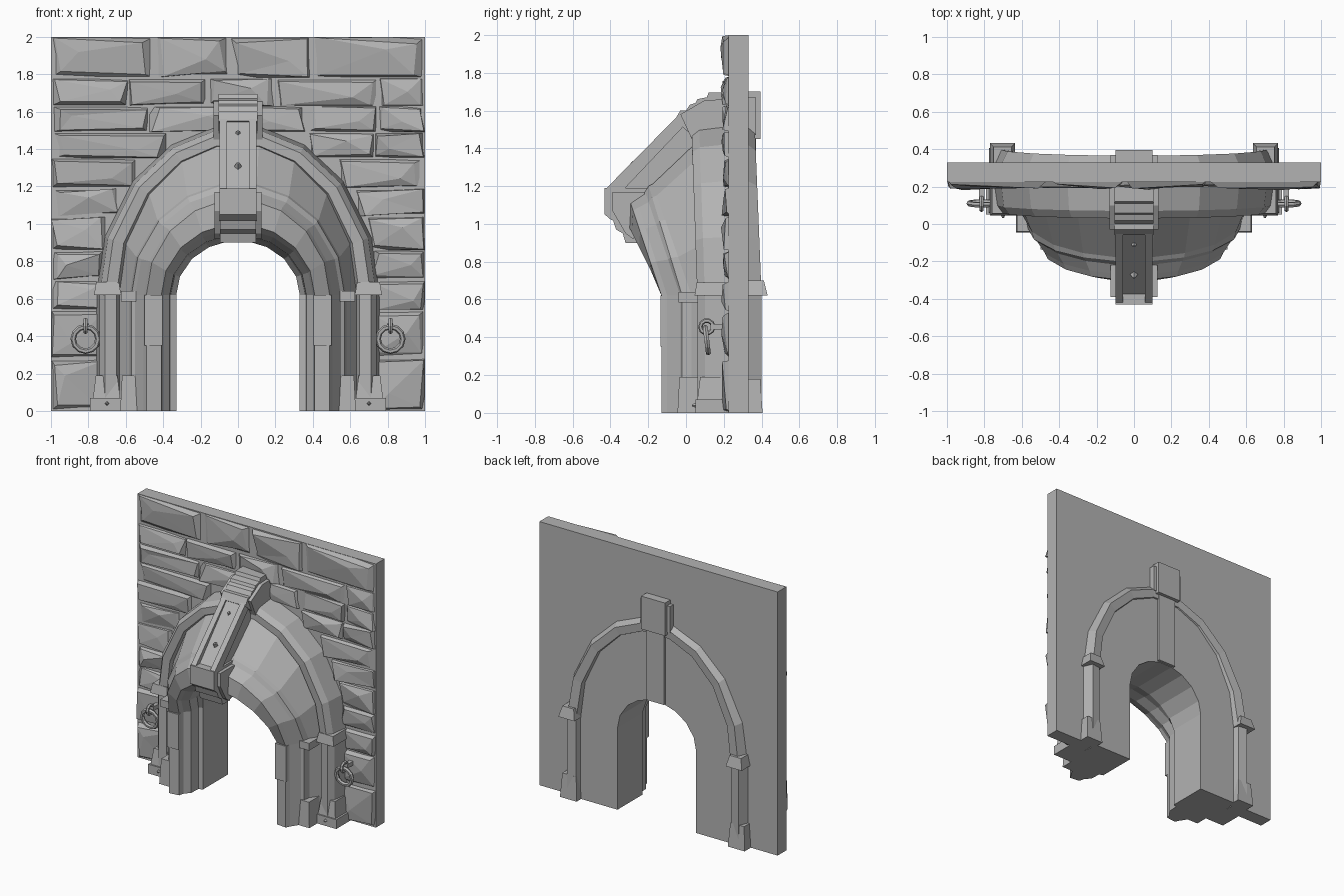
import bpy, bmesh, math, random
from mathutils import Vector, Matrix

random.seed(4)
cube = bpy.data.objects.get("Cube")
if cube:
    bpy.data.objects.remove(cube, do_unlink=True)

stone = bpy.data.materials.new("grey stone")
stone.use_nodes = True
GREY = (0.45, 0.45, 0.45, 1)
stone.diffuse_color = GREY
stone.node_tree.nodes["Principled BSDF"].inputs["Base Color"].default_value = GREY

SPRING = 0.62
ARC = [math.radians(a) for a in (0, 20, 42, 62, 80, 100, 118, 138, 160, 180)]


def finish(name, bm):
    bmesh.ops.recalc_face_normals(bm, faces=bm.faces)
    mesh = bpy.data.meshes.new(name)
    bm.to_mesh(mesh)
    bm.free()
    mesh.materials.append(stone)
    obj = bpy.data.objects.new(name, mesh)
    bpy.context.collection.objects.link(obj)
    return obj


def arch_loft(name, section):
    """Sweep a closed section of (half width, leg y, crown z, crown y) over the arch."""
    bm = bmesh.new()
    stations = [(1, 0, 0)] + [(math.cos(a), math.sin(a), SPRING) for a in ARC] + [(-1, 0, 0)]
    loops = [[bm.verts.new((w * c, yl + (yc - yl) * s, base + (h - SPRING) * s))
              for w, yl, h, yc in section] for c, s, base in stations]
    n = len(section)
    for a, b in zip(loops, loops[1:]):
        for i in range(n):
            j = (i + 1) % n
            bm.faces.new((a[i], a[j], b[j], b[i]))
    bm.faces.new(loops[0])
    bm.faces.new(loops[-1])
    return finish(name, bm)


def prism(name, outline, lo, hi, axis):
    """Extrude a flat outline; axis x takes (y, z) points, axis y takes (x, z) points."""
    bm = bmesh.new()
    place = (lambda p, d: (d, *p)) if axis == "x" else (lambda p, d: (p[0], d, p[1]))
    a = [bm.verts.new(place(p, lo)) for p in outline]
    b = [bm.verts.new(place(p, hi)) for p in outline]
    bm.faces.new(a)
    bm.faces.new(b)
    for i in range(len(a)):
        j = (i + 1) % len(a)
        bm.faces.new((a[i], a[j], b[j], b[i]))
    return finish(name, bm)


def block(name, x, y, z, inset=0.0):
    """Box from ranges, with its top drawn in by inset."""
    bm = bmesh.new()
    bmesh.ops.create_cube(bm, size=1)
    for v in bm.verts:
        d = inset if v.co.z > 0 else 0
        v.co = [r[1] - k if c > 0 else r[0] + k
                for c, r, k in zip(v.co, (x, y, z), (d, d, 0))]
    return finish(name, bm)


def torus(name, centre, major, minor, turn, sides=12, tube=6):
    bm = bmesh.new()
    grid = []
    for i in range(sides):
        a = math.tau * i / sides
        grid.append([])
        for k in range(tube):
            b = math.tau * k / tube
            r = major + minor * math.cos(b)
            p = turn @ Vector((r * math.cos(a), minor * math.sin(b), r * math.sin(a)))
            grid[-1].append(bm.verts.new(p + Vector(centre)))
    for i in range(sides):
        for k in range(tube):
            i2, k2 = (i + 1) % sides, (k + 1) % tube
            bm.faces.new((grid[i][k], grid[i2][k], grid[i2][k2], grid[i][k2]))
    return finish(name, bm)


def stud(name, centre, direction, size):
    bm = bmesh.new()
    bmesh.ops.create_cone(bm, cap_ends=True, segments=4, radius1=size, radius2=size * 0.3,
                          depth=size * 1.6)
    turn = Vector(direction).to_track_quat("Z", "Y").to_matrix().to_4x4()
    bmesh.ops.transform(bm, matrix=Matrix.Translation(centre) @ turn, verts=bm.verts)
    return finish(name, bm)


# Wall slab with an arched opening
outline = [(-1, 0), (-1, 2), (1, 2), (1, 0), (0.66, 0)]
outline += [(0.66 * math.cos(a), SPRING + 0.83 * math.sin(a)) for a in ARC] + [(-0.66, 0)]
prism("wall", outline, 0.225, 0.33, "y")


# Rough faceted stones laid in courses on the wall front
def wall_stone(x0, x1, z0, z1):
    bm = bmesh.new()
    rim = [(x0, z0), (x1, z0), (x1, z1), (x0, z1)]
    mx, mz = (x0 + x1) / 2, (z0 + z1) / 2
    back = [bm.verts.new((x, 0.24, z)) for x, z in rim]
    front = []
    for x, z in rim:
        k = random.uniform(0.72, 0.98)
        m = random.uniform(0.65, 0.97)
        front.append(bm.verts.new((mx + (x - mx) * k, random.uniform(0.188, 0.222),
                                   mz + (z - mz) * m)))
    tip = bm.verts.new((mx + random.uniform(-0.3, 0.3) * (x1 - x0), random.uniform(0.18, 0.2),
                        mz + random.uniform(-0.2, 0.2) * (z1 - z0)))
    for i in range(4):
        j = (i + 1) % 4
        bm.faces.new((back[i], back[j], front[j], front[i]))
        bm.faces.new((front[i], front[j], tip))
    bm.faces.new(back)
    finish("wall_stone", bm)


courses = [0, 0.28, 0.54, 0.7, 0.86, 1.04, 1.19, 1.35, 1.49, 1.63, 1.78, 2.0]
for z0, z1 in zip(courses, courses[1:]):
    t = min(1, max(0, (z0 - SPRING) / 0.86))
    inner = 0.72 * math.sqrt(1 - t * t) if z0 < 1.45 else 0
    spans = [(-1, -inner), (inner, 1)] if inner > 0 else [(-1, 1)]
    for a, b in spans:
        x = a
        while x < b - 0.001:
            end = x + random.uniform(0.26, 0.55)
            if b - end < 0.2:
                end = b
            wall_stone(x, end, z0, z1)
            x = end

# Projecting arch body: stepped soffit, front band, sloping panel, flat back
arch_loft("arch_body", [
    (0.33, 0.35, 0.91, 0.35), (0.33, 0.05, 0.91, -0.02), (0.36, 0.04, 0.93, -0.10),
    (0.365, -0.04, 0.94, -0.20), (0.40, -0.08, 0.97, -0.27), (0.41, -0.12, 1.00, -0.31),
    (0.49, -0.13, 1.13, -0.30), (0.505, -0.10, 1.15, -0.27), (0.55, -0.03, 1.18, -0.22),
    (0.57, -0.02, 1.21, -0.20), (0.58, 0.03, 1.22, -0.18), (0.64, 0.12, 1.43, 0.04),
    (0.66, 0.25, 1.45, 0.25), (0.64, 0.35, 1.43, 0.35)])

# Outer moulding on both sides of the wall
arch_loft("front_moulding", [
    (0.62, 0.15, 1.41, 0.06), (0.65, 0.07, 1.43, 0.03), (0.71, 0.06, 1.48, 0.03),
    (0.74, 0.10, 1.51, 0.07), (0.76, 0.24, 1.53, 0.24), (0.63, 0.24, 1.42, 0.24)])
arch_loft("back_moulding", [
    (0.63, 0.32, 1.42, 0.32), (0.65, 0.39, 1.43, 0.36), (0.72, 0.40, 1.49, 0.365),
    (0.755, 0.32, 1.53, 0.32)])

# Column bases, capitals and hanging rings, mirrored
for side, s in (("left", 1), ("right", -1)):
    def span(a, b):
        return tuple(sorted((s * a, s * b)))
    block(side + "_front_plinth", span(0.62, 0.79), (0.05, 0.24), (0, 0.07))
    block(side + "_front_base", span(0.63, 0.775), (0.06, 0.24), (0.07, 0.19), 0.015)
    block(side + "_front_capital", span(0.625, 0.77), (0.045, 0.24), (0.62, 0.69), 0.012)
    block(side + "_back_base", span(0.635, 0.775), (0.3, 0.405), (0, 0.18), 0.012)
    block(side + "_back_capital", span(0.635, 0.77), (0.3, 0.432), (0.62, 0.70), 0.02)
    block(side + "_shaft_base", span(0.54, 0.63), (-0.045, 0.1), (0, 0.19), 0.01)
    block(side + "_shaft_capital", span(0.545, 0.625), (-0.04, 0.1), (0.585, 0.64))
    block(side + "_leg_footing", span(0.405, 0.50), (-0.136, 0), (0.35, 0.62))
    stud(side + "_plinth_stud", (s * 0.70, 0.045, 0.04), (0, -1, 0), 0.016)
    torus(side + "_hanging_ring", (s * 0.815, 0.11, 0.385), 0.066, 0.015,
          Matrix.Rotation(0.12, 3, "X"))
    torus(side + "_ring_eye", (s * 0.815, 0.11, 0.455), 0.034, 0.012,
          Matrix.Rotation(math.pi / 2, 3, "Z"), 10)
    block(side + "_ring_pin", span(0.80, 0.83), (0.13, 0.23), (0.44, 0.47))

# Keystone bracket: sloping strut between a stepped head and a heavy foot
prism("keystone_strut", [
    (-0.40, 1.16), (-0.05, 1.55), (0.2, 1.62), (0.25, 1.4), (0.0, 1.0), (-0.2, 0.95),
    (-0.36, 1.05)], -0.085, 0.085, "x")
for s in (-1, 1):
    prism("strut_rail", [(-0.42, 1.19), (-0.04, 1.575), (0.0, 1.53), (-0.36, 1.15)],
          s * 0.06, s * 0.1, "x")
prism("keystone_foot", [
    (-0.43, 1.19), (-0.43, 1.05), (-0.395, 1.02), (-0.2, 1.0), (-0.2, 1.19)],
    -0.1, 0.1, "x")
prism("keystone_foot_corbel", [
    (-0.39, 1.03), (-0.37, 0.97), (-0.335, 0.95), (-0.32, 0.9), (-0.26, 0.9), (-0.1, 0.94),
    (-0.1, 1.03)], -0.095, 0.095, "x")
prism("keystone_foot_collar", [
    (-0.39, 1.17), (-0.39, 1.07), (-0.32, 0.95), (-0.28, 0.92), (-0.22, 1.0), (-0.22, 1.17)],
    -0.125, 0.125, "x")
HEAD = [(-0.06, 1.55), (-0.03, 1.6), (0.0, 1.6), (0.02, 1.63), (0.05, 1.64), (0.06, 1.66),
        (0.11, 1.67), (0.12, 1.695), (0.24, 1.695), (0.24, 1.47), (0.03, 1.47)]
prism("keystone_head", HEAD, -0.105, 0.105, "x")
prism("keystone_head_collar", [
    (-0.03, 1.58), (0.04, 1.62), (0.10, 1.655), (0.24, 1.66), (0.24, 1.45), (0.03, 1.45)],
    -0.13, 0.13, "x")
for z in (1.31, 1.48):
    stud("strut_stud", (0, z - 1.582, z), (0, -1, 1), 0.028)

# Keystone on the back
block("back_keystone", (-0.075, 0.075), (0.3, 0.37), (0.91, 1.5))
block("back_keystone_cap", (-0.1, 0.1), (0.3, 0.395), (1.45, 1.7))
block("back_keystone_collar", (-0.125, 0.125), (0.3, 0.37), (1.47, 1.67))
